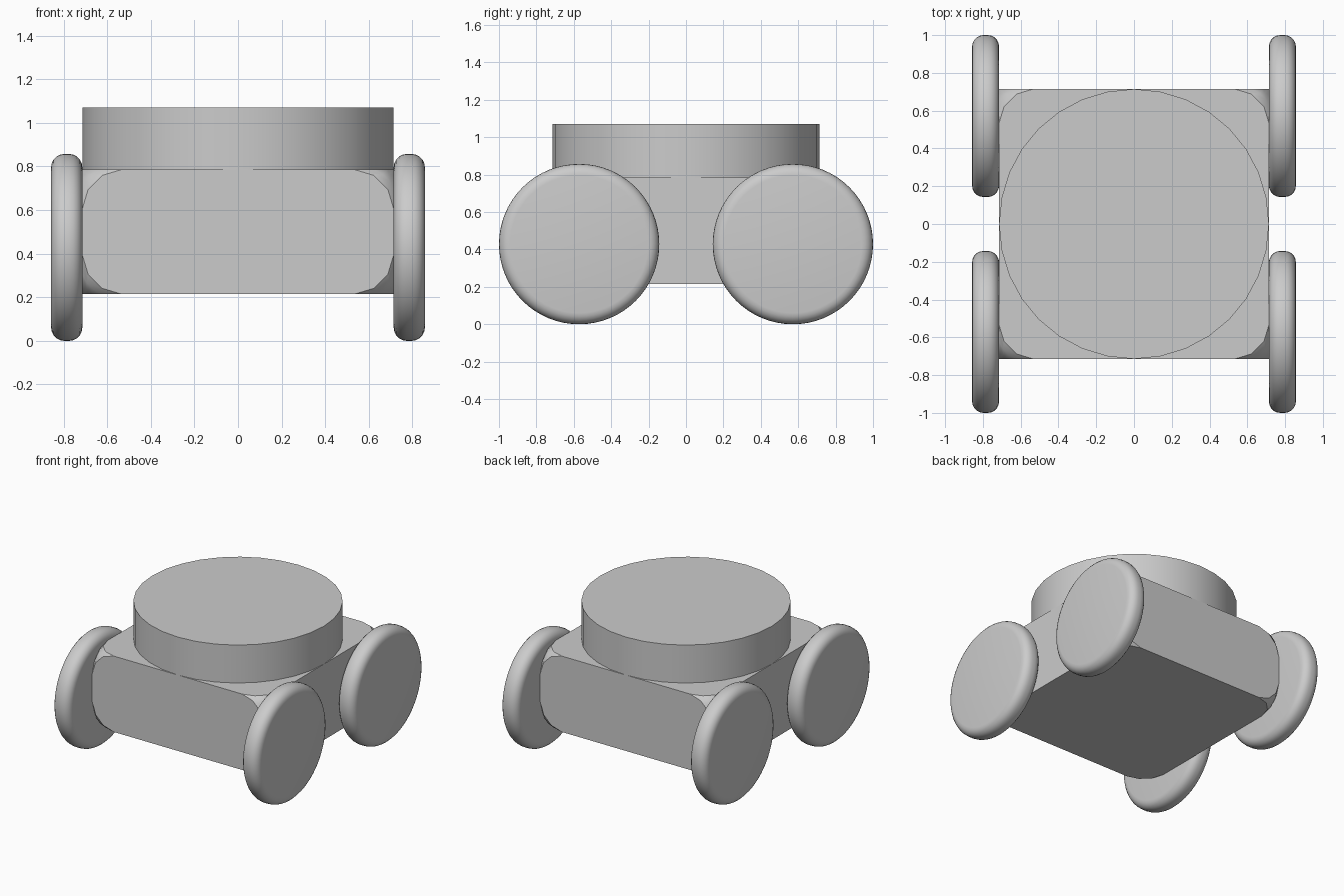
import bpy, bmesh, math
from mathutils import Matrix

if "Cube" in bpy.data.objects:
    bpy.data.objects.remove(bpy.data.objects["Cube"])

U = 1 / 7  # base module of the design


def finish(bm, name, angle=30):
    mesh = bpy.data.meshes.new(name)
    bm.to_mesh(mesh)
    bm.free()
    ob = bpy.data.objects.new(name, mesh)
    bpy.context.collection.objects.link(ob)
    bpy.ops.object.select_all(action='DESELECT')
    ob.select_set(True)
    bpy.context.view_layer.objects.active = ob
    bpy.ops.object.shade_smooth_by_angle(angle=math.radians(angle))
    return ob


def cylinder(radius, depth, segments, matrix):
    bm = bmesh.new()
    bmesh.ops.create_cone(bm, cap_ends=True, segments=segments, radius1=radius,
                          radius2=radius, depth=depth, matrix=matrix)
    return bm


# Body: sharp-edged box with only its eight corners rounded off
bm = bmesh.new()
bmesh.ops.create_cube(bm, size=1, matrix=Matrix.Translation((0, 0, 3.5 * U))
                      @ Matrix.Diagonal((10 * U, 10 * U, 4 * U, 1)))
bmesh.ops.bevel(bm, geom=bm.verts[:], offset=0.18, offset_type='OFFSET',
                segments=3, profile=0.5, affect='VERTICES')
finish(bm, "body")

# Round turret disc on top
finish(cylinder(5 * U, 2 * U, 32, Matrix.Translation((0, 0, 6.5 * U))), "top_disc")

# Four wheels with rounded rims
for sx, side in ((-1, "left"), (1, "right")):
    for sy, end in ((-1, "front"), (1, "back")):
        place = (Matrix.Translation((sx * 5.5 * U, sy * 4 * U, 3 * U))
                 @ Matrix.Rotation(math.pi / 2, 4, 'Y'))
        bm = cylinder(3 * U, U, 64, place)
        caps = [f for f in bm.faces if len(f.verts) > 4]
        rims = list({e for f in caps for e in f.edges})
        bmesh.ops.bevel(bm, geom=rims, offset=0.06, offset_type='OFFSET',
                        segments=5, profile=0.5, affect='EDGES')
        finish(bm, f"{end}_{side}_wheel")
